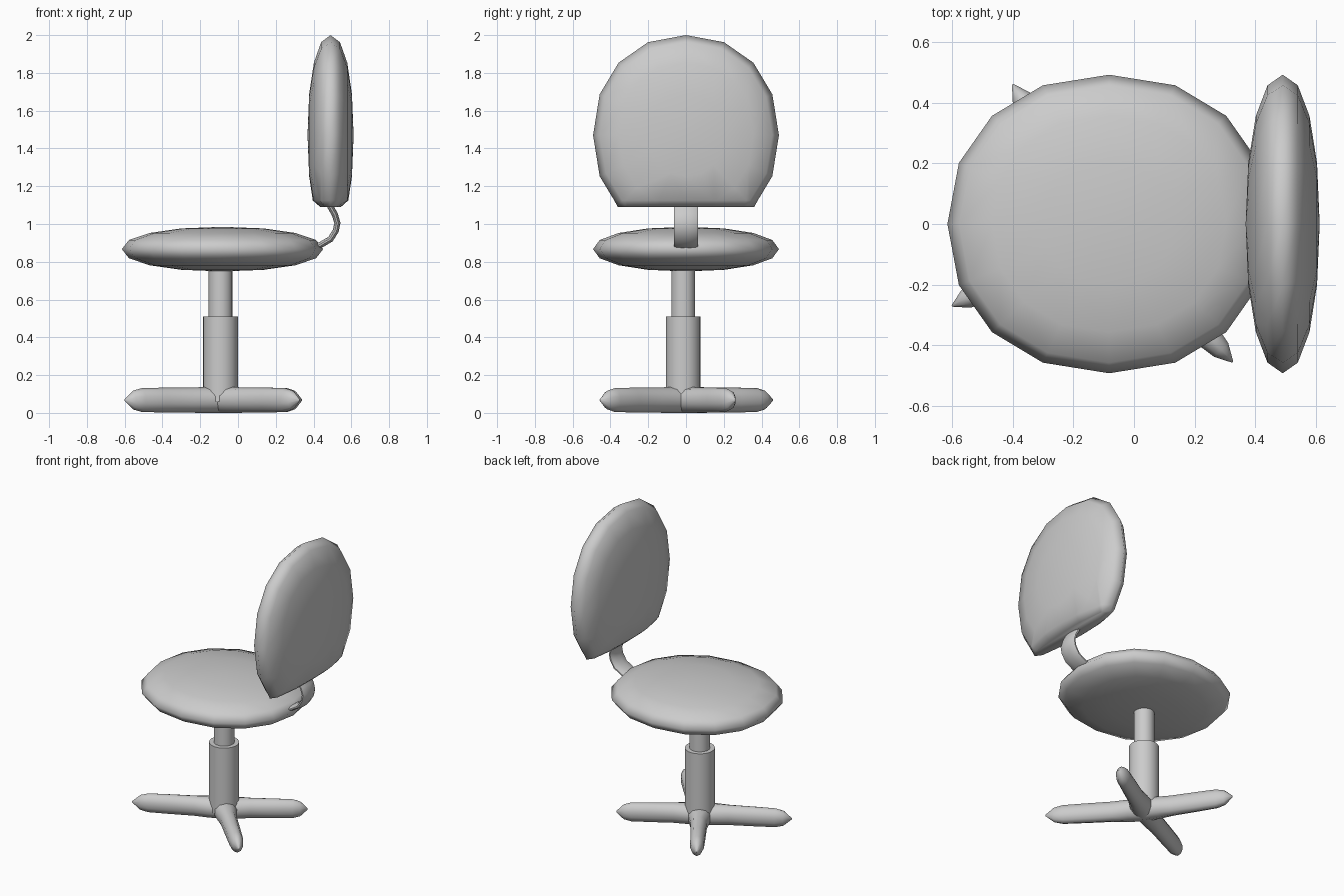
import bpy, bmesh
from math import sin, cos, pi, radians, copysign
from mathutils import Vector, Matrix

if "Cube" in bpy.data.objects:
    bpy.data.objects.remove(bpy.data.objects["Cube"])


def finish(bm, name, angle=40):
    bmesh.ops.recalc_face_normals(bm, faces=bm.faces)
    me = bpy.data.meshes.new(name)
    bm.to_mesh(me)
    bm.free()
    ob = bpy.data.objects.new(name, me)
    bpy.context.collection.objects.link(ob)
    bpy.ops.object.select_all(action='DESELECT')
    ob.select_set(True)
    bpy.context.view_layer.objects.active = ob
    bpy.ops.object.shade_smooth_by_angle(angle=radians(angle))
    return ob


def cushion(size, center, turn=None):
    """Squashed, slightly full 16-sided ball; its thin axis is local z."""
    bm = bmesh.new()
    bmesh.ops.create_uvsphere(bm, u_segments=16, v_segments=8, radius=1)
    for v in bm.verts:
        v.co = [copysign(abs(c) ** 0.93, c) * s if abs(c) > 1e-5 else 0
                for c, s in zip(v.co, size)]
    if turn:
        bm.transform(turn)
    bm.transform(Matrix.Translation(center))
    return bm


def loft(bm, sections, up, sides):
    """Skin elliptical sections: (point, side vector, half width, half height)."""
    rings = []
    for p, side, w, h, u in sections:
        rings.append([bm.verts.new(Vector(p) + Vector(side) * w * cos(a) + Vector(u) * h * sin(a))
                      for a in (2 * pi * (i + 0.5) / sides for i in range(sides))])
    for a, b in zip(rings, rings[1:]):
        for i in range(sides):
            j = (i + 1) % sides
            bm.faces.new((a[i], a[j], b[j], b[i]))
    bm.faces.new(rings[0])
    bm.faces.new(rings[-1])


# Seat cushion
finish(cushion((0.533, 0.492, 0.118), (-0.082, 0, 0.867)), "seat", 80)

# Backrest: same cushion on edge, cut flat at the bottom with a narrowed underside
bm = cushion((0.53, 0.492, 0.122), (0.49, 0, 1.47), Matrix.Rotation(pi / 2, 4, 'Y'))
cut = bmesh.ops.bisect_plane(bm, geom=bm.verts[:] + bm.edges[:] + bm.faces[:], dist=1e-4,
                             plane_co=(0, 0, 1.125), plane_no=(0, 0, -1), clear_outer=True)
rim = [e for e in cut["geom_cut"] if isinstance(e, bmesh.types.BMEdge)]
low = bmesh.ops.extrude_edge_only(bm, edges=rim)["geom"]
for v in [g for g in low if isinstance(g, bmesh.types.BMVert)]:
    v.co = (0.49 + (v.co.x - 0.49) * 0.58, v.co.y * 0.95, 1.09)
bmesh.ops.contextual_create(bm, geom=[g for g in low if isinstance(g, bmesh.types.BMEdge)])
finish(bm, "backrest", 80)

# Curved bracket between seat and backrest
path = [Vector((x, 0, z)) for x, z in
        [(0.40, 0.875), (0.435, 0.888), (0.49, 0.92), (0.518, 0.965),
         (0.526, 1.005), (0.513, 1.05), (0.49, 1.09), (0.475, 1.14)]]
bm = bmesh.new()
sections = []
for i, p in enumerate(path):
    t = (path[min(i + 1, len(path) - 1)] - path[max(i - 1, 0)]).normalized()
    sections.append((p, (0, 1, 0), 0.067, 0.017, t.cross(Vector((0, 1, 0)))))
loft(bm, sections, None, 12)
finish(bm, "back_bracket", 60)

# Telescopic column
CX, CY = -0.093, -0.015
for name, r, z0, z1 in [("column_sleeve", 0.092, 0.06, 0.51), ("column_piston", 0.063, 0.48, 0.80)]:
    bm = bmesh.new()
    bmesh.ops.create_cone(bm, cap_ends=True, segments=24, radius1=r, radius2=r, depth=z1 - z0)
    bm.transform(Matrix.Translation((CX, CY, (z0 + z1) / 2)))
    finish(bm, name)

# Four tapered feet with pointed tips
tips = [(-0.40, 0.46), (-0.60, -0.27), (0.325, -0.455), (0.338, 0.26)]
profile = [(0.0, 0.075, 0.066), (0.16, 0.068, 0.066), (0.32, 0.052, 0.064), (0.6, 0.048, 0.063),
           (0.82, 0.044, 0.061), (0.91, 0.034, 0.048), (1.0, 0.003, 0.004)]
for n, tip in enumerate(tips, 1):
    d = Vector((tip[0] - CX, tip[1] - CY, 0))
    side = Vector((-d.y, d.x, 0)).normalized()
    bm = bmesh.new()
    loft(bm, [(Vector((CX, CY, 0.068)) + d * t, side, w, h * 1.04, (0, 0, 1))
              for t, w, h in profile], None, 10)
    finish(bm, f"foot_{n}", 60)
